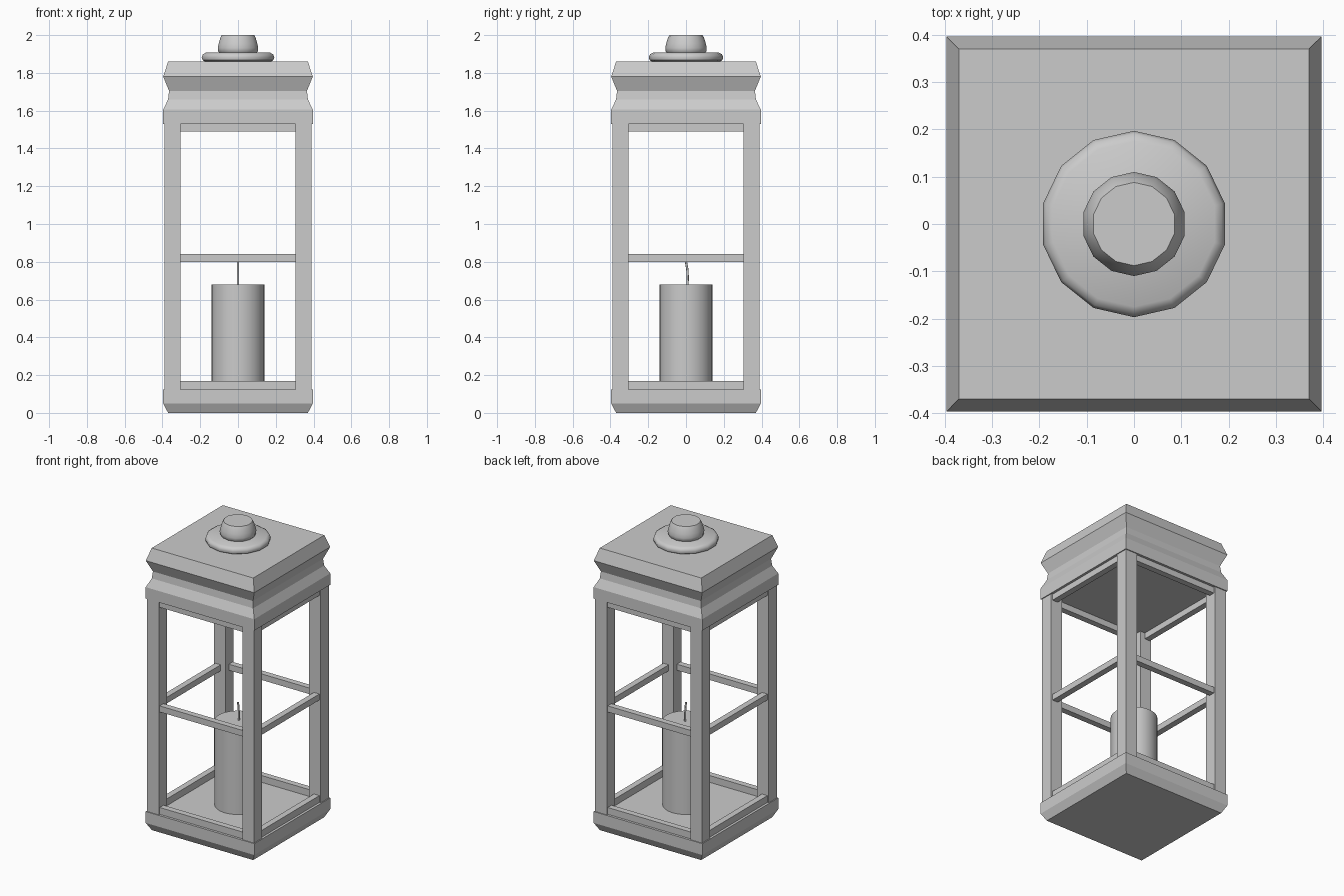
import bpy, bmesh, math

if "Cube" in bpy.data.objects:
    bpy.data.objects.remove(bpy.data.objects["Cube"])


def finish(name, bm, smooth=None):
    bmesh.ops.recalc_face_normals(bm, faces=bm.faces)
    mesh = bpy.data.meshes.new(name)
    bm.to_mesh(mesh)
    bm.free()
    obj = bpy.data.objects.new(name, mesh)
    bpy.context.collection.objects.link(obj)
    if smooth:
        bpy.ops.object.select_all(action='DESELECT')
        obj.select_set(True)
        bpy.context.view_layer.objects.active = obj
        bpy.ops.object.shade_smooth_by_angle(angle=math.radians(smooth))
    return obj


def loft(name, rings, smooth=None):
    """Skin a stack of point rings and cap both ends."""
    bm = bmesh.new()
    loops = [[bm.verts.new(p) for p in ring] for ring in rings]
    n = len(loops[0])
    for a, b in zip(loops, loops[1:]):
        for i in range(n):
            j = (i + 1) % n
            bm.faces.new((a[i], a[j], b[j], b[i]))
    bm.faces.new(loops[0][::-1])
    bm.faces.new(loops[-1])
    return finish(name, bm, smooth)


def ring(r, z, sides, phase=math.pi / 2, y=0):
    return [(r * math.cos(phase + math.tau * i / sides),
             y + r * math.sin(phase + math.tau * i / sides), z) for i in range(sides)]


def square_stack(name, profile):
    return loft(name, [ring(h * math.sqrt(2), z, 4, math.pi / 4) for h, z in profile])


def turned(name, profile, sides, smooth=40):
    return loft(name, [ring(r, z, sides) for r, z in profile], smooth)


def box(name, lo, hi):
    (x0, y0, z0), (x1, y1, z1) = lo, hi
    return loft(name, [[(x0, y0, z), (x1, y0, z), (x1, y1, z), (x0, y1, z)] for z in (z0, z1)])


# Bevelled base and moulded roof
square_stack("base", [(0.37, 0), (0.396, 0.05), (0.396, 0.125)])
square_stack("roof", [(0.396, 1.53), (0.396, 1.605), (0.37, 1.66), (0.365, 1.705),
                      (0.396, 1.78), (0.37, 1.86)])

# Four corner posts
IN, OUT = 0.305, 0.39
for sx in (-1, 1):
    for sy in (-1, 1):
        xs, ys = sorted((sx * IN, sx * OUT)), sorted((sy * IN, sy * OUT))
        box(f"post_{'left' if sx < 0 else 'right'}_{'front' if sy < 0 else 'back'}",
            (xs[0], ys[0], 0.125), (xs[1], ys[1], 1.53))

# Bottom, middle and top rails on each side
for level, z0, z1 in (("bottom", 0.125, 0.17), ("middle", 0.80, 0.84), ("top", 1.49, 1.53)):
    for k, side in enumerate(("front", "right", "back", "left")):
        rail = box(f"{level}_rail_{side}", (-IN, -0.38, z0), (IN, -0.34, z1))
        rail.rotation_euler.z = k * math.pi / 2

# Ring plate and knob on the roof
turned("roof_ring", [(0.18, 1.86), (0.193, 1.868), (0.197, 1.883), (0.191, 1.898),
                     (0.175, 1.907)], 14)
turned("knob", [(0.10, 1.905), (0.108, 1.915), (0.11, 1.932), (0.105, 1.955),
                (0.096, 1.985), (0.088, 2.0)], 14)

# Candle with a slightly bent wick
turned("candle", [(0.14, 0.125), (0.14, 0.68)], 28)
loft("wick", [ring(0.006, z, 8, y=y) for y, z in
              ((0.008, 0.67), (0.009, 0.72), (0.007, 0.76), (0.0, 0.80))], 50)
